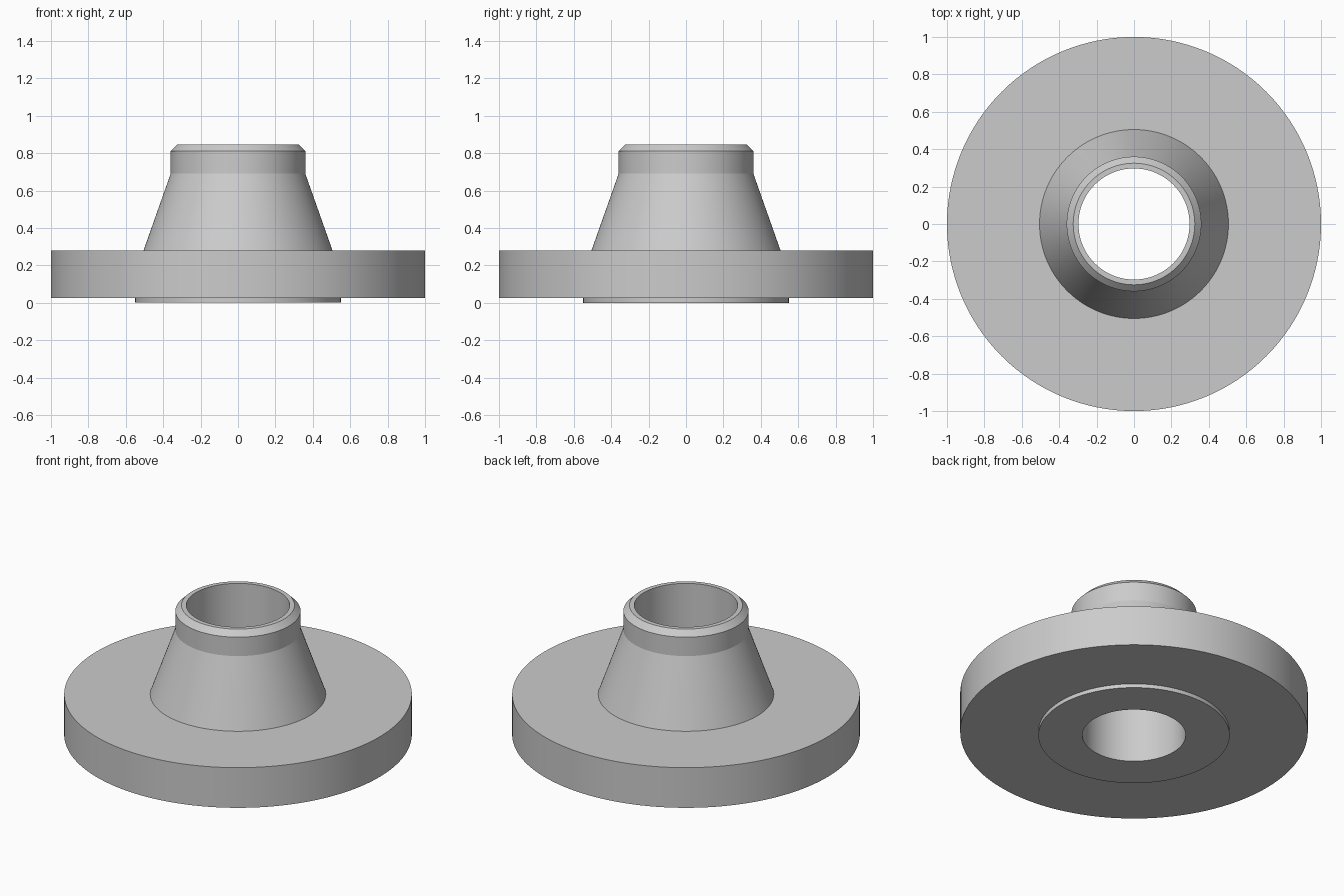
import bpy
import bmesh
import math

cube = bpy.data.objects.get("Cube")
if cube:
    bpy.data.objects.remove(cube, do_unlink=True)

# Single plain steel colour
steel = bpy.data.materials.new("grey steel")
steel.use_nodes = True
color = (0.6, 0.6, 0.6, 1.0)
steel.diffuse_color = color
steel.node_tree.nodes["Principled BSDF"].inputs["Base Color"].default_value = color

SEGMENTS = 128
BORE = 0.297

# Closed half-section (radius, height), from the raised face up to the neck
section = [
    (BORE, 0.0), (0.55, 0.0),        # raised sealing face
    (0.55, 0.025), (1.0, 0.025),     # underside of the disc
    (1.0, 0.28), (0.505, 0.28),      # rim and top of the disc
    (0.36, 0.69), (0.36, 0.81),      # tapered hub and straight neck
    (0.325, 0.845), (BORE, 0.845),   # weld bevel and lip
]


def lathe(name, profile, material):
    """Spin a closed profile around z into a smooth ring."""
    bm = bmesh.new()
    verts = [bm.verts.new((r, 0, z)) for r, z in profile]
    edges = [bm.edges.new((a, b)) for a, b in zip(verts, verts[1:] + verts[:1])]
    bmesh.ops.spin(bm, geom=verts + edges, cent=(0, 0, 0), axis=(0, 0, 1),
                   angle=math.tau, steps=SEGMENTS, use_merge=True)
    bmesh.ops.remove_doubles(bm, verts=bm.verts, dist=0.0001)
    bmesh.ops.recalc_face_normals(bm, faces=bm.faces)
    mesh = bpy.data.meshes.new(name)
    bm.to_mesh(mesh)
    bm.free()
    mesh.materials.append(material)
    obj = bpy.data.objects.new(name, mesh)
    bpy.context.collection.objects.link(obj)
    bpy.ops.object.select_all(action="DESELECT")
    obj.select_set(True)
    bpy.context.view_layer.objects.active = obj
    bpy.ops.object.shade_smooth_by_angle(angle=math.radians(15))
    return obj


lathe("weld_neck_flange", section, steel)
